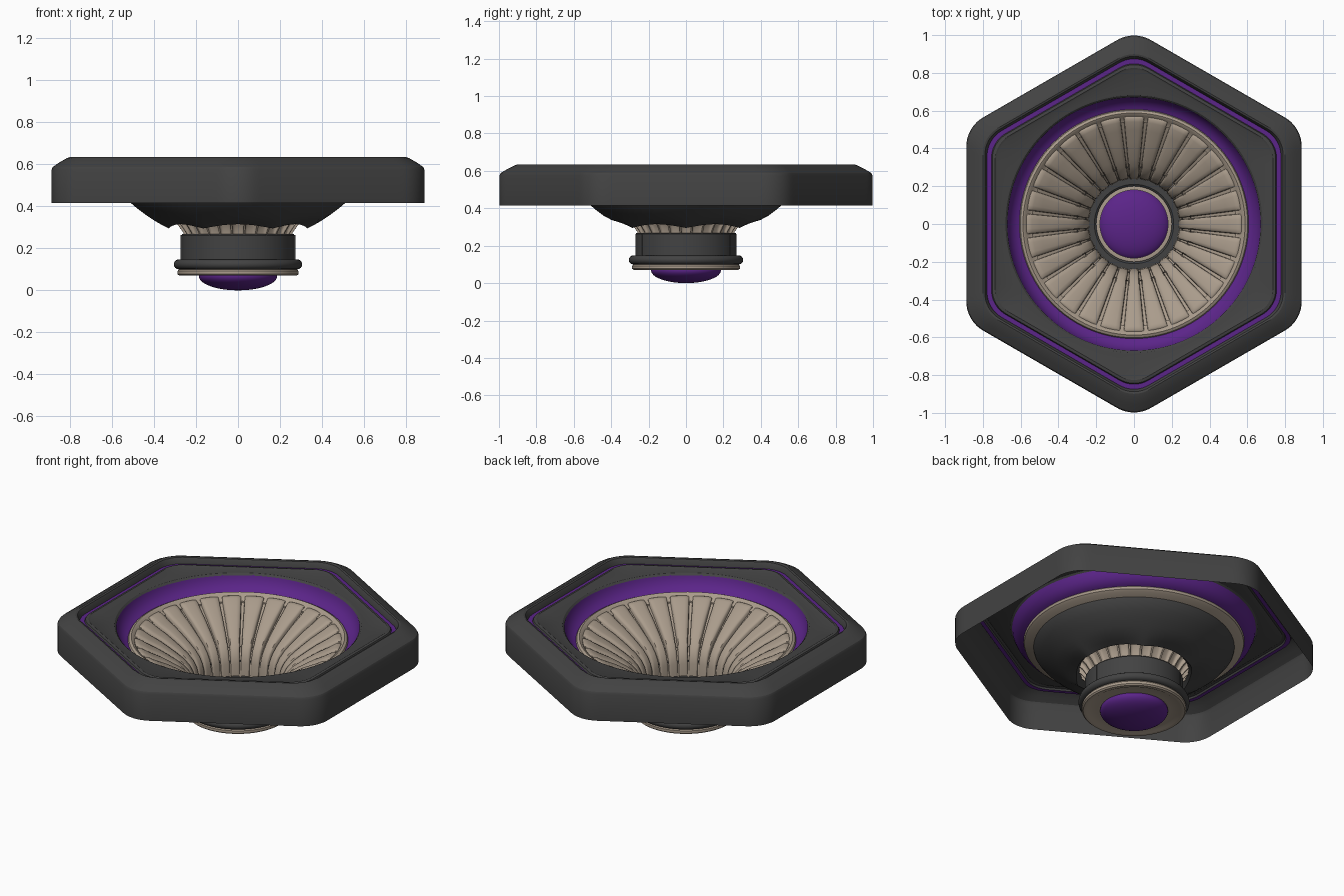
import bpy, math
from math import pi, sin, cos, tan, atan, sqrt, radians

if "Cube" in bpy.data.objects:
    bpy.data.objects.remove(bpy.data.objects["Cube"])


def material(name, rgb):
    m = bpy.data.materials.new(name)
    m.diffuse_color = (*rgb, 1)
    m.use_nodes = True
    m.node_tree.nodes["Principled BSDF"].inputs["Base Color"].default_value = m.diffuse_color
    return m


DARK = material("charcoal", (0.055, 0.055, 0.055))
PURPLE = material("purple", (0.105, 0.018, 0.25))
BEIGE = material("beige", (0.40, 0.33, 0.26))


def finish(name, verts, faces, mats, index=None, angle=35):
    me = bpy.data.meshes.new(name)
    me.from_pydata(verts, [], faces)
    for m in mats:
        me.materials.append(m)
    if index:
        me.polygons.foreach_set("material_index", index)
    ob = bpy.data.objects.new(name, me)
    bpy.context.collection.objects.link(ob)
    bpy.ops.object.select_all(action='DESELECT')
    ob.select_set(True)
    bpy.context.view_layer.objects.active = ob
    bpy.ops.object.shade_smooth_by_angle(angle=radians(angle))
    return ob


def sweep(name, rows, angles, point, mats, closed=False, row_mat=None, angle=35):
    """Grid of rows around the z axis; point(row, angle) gives (radius, z)."""
    n, verts, faces, index = len(angles), [], [], []
    for row in rows:
        for t in angles:
            r, z = point(row, t)
            verts.append((r * cos(t), r * sin(t), z))
    for i in range(len(rows) if closed else len(rows) - 1):
        k = (i + 1) % len(rows)
        for j in range(n):
            j2 = (j + 1) % n
            faces.append((i * n + j, i * n + j2, k * n + j2, k * n + j))
            index.append(row_mat(i) if row_mat else 0)
    return finish(name, verts, faces, mats, index, angle)


def ring_angles(n):
    return [2 * pi * i / n for i in range(n)]


def lathe(name, profile, mat, closed=False, n=96, angle=35):
    return sweep(name, profile, ring_angles(n), lambda p, t: p, [mat], closed, angle=angle)


def hex_radius(a, t):
    """Polar radius of a rounded hexagon with flat sides at +-x and apothem a."""
    rho = 0.2 * a
    phi = abs((t + pi / 6) % (pi / 3) - pi / 6)
    if phi < atan((a - rho) * tan(pi / 6) / a):
        return a / cos(phi)
    c, d = (a - rho) / cos(pi / 6), pi / 6 - phi
    return c * cos(d) + sqrt(rho * rho - (c * sin(d)) ** 2)


# Hexagonal frame: open skirt, bevelled lip, purple groove, panel with round hole
frame_rows = [(0.888, 0.415, 1), (0.888, 0.575, 1), (0.882, 0.588, 1), (0.85, 0.61, 1),
              (0.815, 0.63, 1), (0.80, 0.635, 1), (0.79, 0.632, 1), (0.783, 0.62, 1),
              (0.778, 0.598, 1), (0.755, 0.598, 1), (0.75, 0.608, 1), (0.735, 0.611, 1),
              (0.725, 0.606, 1), (0.69, 0.604, 0), (0.68, 0.602, 0), (0.67, 0.592, 0)]
sweep("hexagonal_frame", frame_rows, ring_angles(240),
      lambda p, t: (hex_radius(p[0], t) if p[2] else p[0], p[1]),
      [DARK, PURPLE], row_mat=lambda i: int(i == 8), angle=30)

# Purple flexible surround between the panel and the cone
lathe("surround", [(0.672, 0.594), (0.667, 0.575), (0.655, 0.55), (0.64, 0.532),
                   (0.62, 0.517), (0.595, 0.508)], PURPLE)

# Beige outer rim of the cone
lathe("cone_rim", [(0.54, 0.47), (0.59, 0.487), (0.604, 0.497), (0.608, 0.51), (0.602, 0.523),
                   (0.588, 0.53), (0.575, 0.523), (0.565, 0.507), (0.54, 0.495)], BEIGE, True)

# Fluted cone: 28 puffed petals separated by narrow grooves
PETALS = 28
STEP = 2 * pi / PETALS
cone_rows = [(0.578, 0.506, 0), (0.572, 0.503, 0.5), (0.562, 0.498, 0.8), (0.545, 0.489, 1),
             (0.50, 0.462, 1), (0.45, 0.431, 1), (0.40, 0.399, 1), (0.36, 0.372, 1),
             (0.32, 0.342, 1), (0.285, 0.308, 0.9), (0.262, 0.275, 0.7),
             (0.25, 0.24, 0.5), (0.245, 0.17, 0.4)]
across = [(-0.5, 0), (-0.43, 0), (-0.41, 0.6), (-0.35, 0.85), (-0.2, 0.97), (0, 1),
          (0.2, 0.97), (0.35, 0.85), (0.41, 0.6), (0.43, 0)]
cone_angles = [(k + a) * STEP for k in range(PETALS) for a, _ in across]


def petal(row, t):
    r, z, puff = row
    u = (t / STEP + 0.5) % 1.0 - 0.5
    h = min(across, key=lambda p: abs(p[0] - u))[1] if u < 0.46 else 0
    off = 0.03 * puff * h
    return r - 0.5 * off * (1 if r < 0.5 else 0.3), z + 0.85 * off


sweep("fluted_cone", cone_rows, cone_angles, petal, [BEIGE], angle=40)

# Dark basket under the cone, with six pointed tips on its lower edge
basket_rows = [(0.30, 0.33, 0), (0.33, 0.295, 1), (0.365, 0.313, 0.6), (0.40, 0.333, 0.2),
               (0.44, 0.36, 0), (0.48, 0.39, 0), (0.515, 0.42, 0), (0.55, 0.463, 0), (0.555, 0.48, 0)]
sweep("basket", basket_rows, ring_angles(96),
      lambda p, t: (p[0] - 0.015 * p[2] * abs(sin(3 * t)), p[1] + 0.02 * p[2] * abs(sin(3 * t))),
      [DARK], angle=40)

# Neck with an inner floor
lathe("neck", [(0.20, 0.12), (0.27, 0.12), (0.27, 0.262), (0.265, 0.268), (0.256, 0.268),
               (0.256, 0.16), (0.21, 0.16), (0.20, 0.152)], DARK, True)

# Six thin vertical seams on the neck
for k in range(6):
    bpy.ops.mesh.primitive_cube_add(size=1, location=(0.27 * cos(k * pi / 3), 0.27 * sin(k * pi / 3), 0.205),
                                    rotation=(0, 0, k * pi / 3))
    seam = bpy.context.object
    seam.name = f"neck_seam_{k + 1}"
    seam.scale = (0.006, 0.006, 0.115)
    seam.data.materials.append(DARK)

# Rounded dark collar and beige base ring
lathe("collar", [(0.281 + 0.025 * cos(a), 0.124 + 0.024 * sin(a)) for a in ring_angles(16)], DARK, True)
lathe("base_ring", [(0.18, 0.078), (0.20, 0.074), (0.245, 0.078), (0.26, 0.07), (0.28, 0.07),
                    (0.288, 0.077), (0.288, 0.092), (0.28, 0.102), (0.20, 0.125), (0.18, 0.125)],
      BEIGE, True)

# Purple dome seen from below and through the neck
bpy.ops.mesh.primitive_uv_sphere_add(segments=64, ring_count=24, radius=1, location=(0, 0, 0.068))
dome = bpy.context.object
dome.name = "dome"
dome.scale = (0.187, 0.187, 0.068)
dome.data.materials.append(PURPLE)
bpy.ops.object.shade_smooth_by_angle(angle=radians(40))
